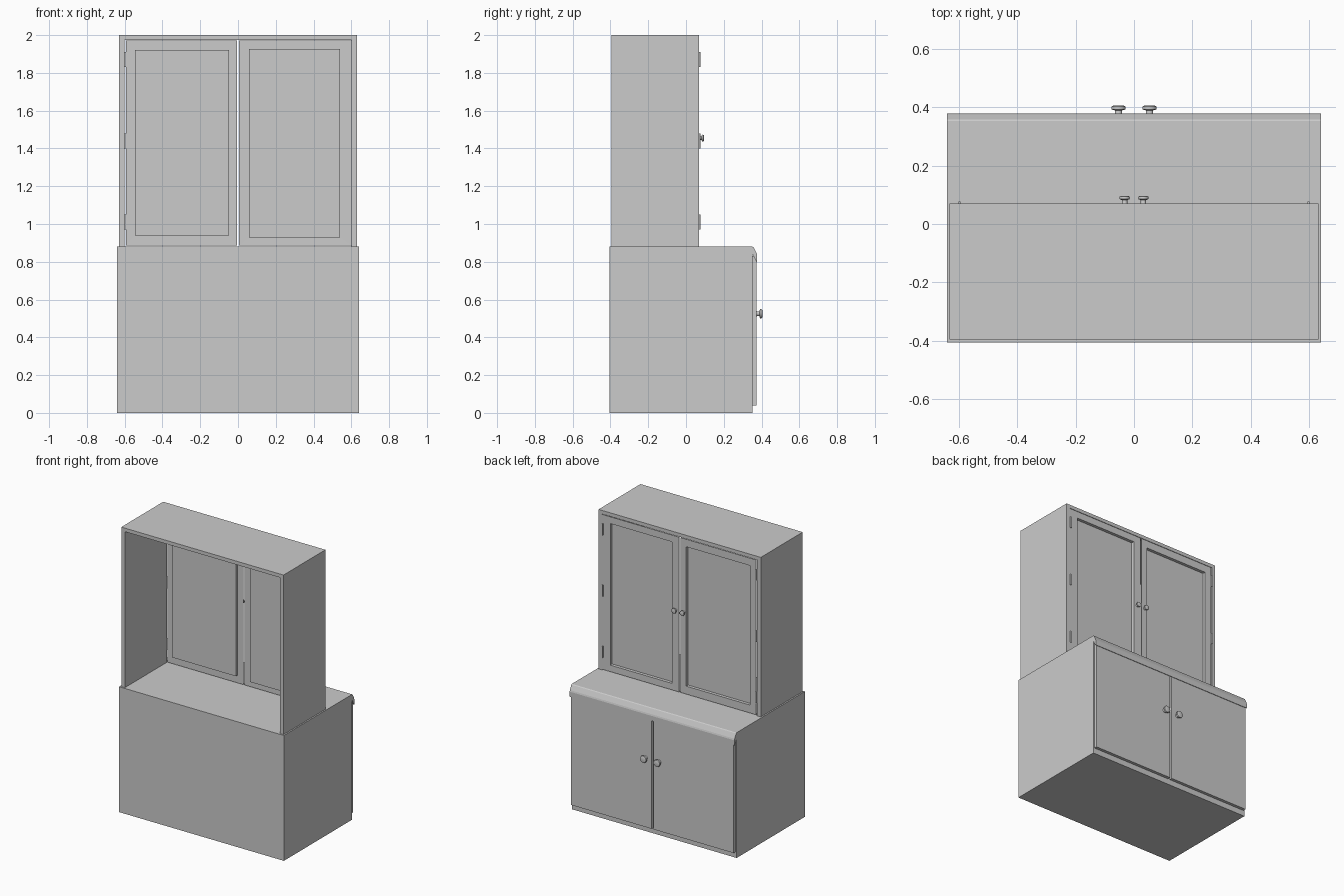
import bpy, bmesh
from math import radians

if "Cube" in bpy.data.objects:
    bpy.data.objects.remove(bpy.data.objects["Cube"])


def mesh_object(name, verts, faces):
    me = bpy.data.meshes.new(name)
    me.from_pydata(verts, [], faces)
    bm = bmesh.new()
    bm.from_mesh(me)
    bmesh.ops.recalc_face_normals(bm, faces=bm.faces)
    bm.to_mesh(me)
    bm.free()
    ob = bpy.data.objects.new(name, me)
    bpy.context.collection.objects.link(ob)
    return ob


def box(name, x, y, z):
    verts = [(a, b, c) for a in x for b in y for c in z]
    faces = [(0, 1, 3, 2), (4, 6, 7, 5), (0, 4, 5, 1), (2, 3, 7, 6), (0, 2, 6, 4), (1, 5, 7, 3)]
    return mesh_object(name, verts, faces)


def extrude_x(name, profile, x0, x1):
    n = len(profile)
    verts = [(x, y, z) for x in (x0, x1) for y, z in profile]
    faces = [tuple(range(n)), tuple(range(n, 2 * n))]
    faces += [(i, (i + 1) % n, n + (i + 1) % n, n + i) for i in range(n)]
    return mesh_object(name, verts, faces)


def panel_door(name, outer, inner, y, depth):
    # thin sheet whose centre panel is pressed inwards
    def ring(r, yy):
        x0, x1, z0, z1 = r
        return [(x0, yy, z0), (x1, yy, z0), (x1, yy, z1), (x0, yy, z1)]
    verts = ring(outer, y) + ring(inner, y) + ring(inner, y - depth)
    faces = [(8, 9, 10, 11)]
    for k in (0, 4):
        faces += [(k + i, k + (i + 1) % 4, k + 4 + (i + 1) % 4, k + 4 + i) for i in range(4)]
    ob = mesh_object(name, verts, faces)
    mod = ob.modifiers.new("thickness", 'SOLIDIFY')
    mod.thickness = 0.004
    mod.offset = 0
    return ob


def knob(name, x, y, z, r, length, n=20):
    # lathe a (radius, distance) profile around the y axis
    from math import cos, sin, pi
    prof = [(0.6, 0), (0.5, 0.15), (0.5, 0.5), (0.95, 0.6), (1, 0.75), (0.92, 0.92), (0.65, 1)]
    verts = [(x + r * a * cos(2 * pi * i / n), y + length * d, z + r * a * sin(2 * pi * i / n))
             for a, d in prof for i in range(n)]
    faces = [(k * n + i, k * n + (i + 1) % n, (k + 1) * n + (i + 1) % n, (k + 1) * n + i)
             for k in range(len(prof) - 1) for i in range(n)]
    faces += [tuple(range(n)), tuple(range((len(prof) - 1) * n, len(prof) * n))]
    ob = mesh_object(name, verts, faces)
    bpy.context.view_layer.objects.active = ob
    bpy.ops.object.select_all(action='DESELECT')
    ob.select_set(True)
    bpy.ops.object.shade_smooth_by_angle(angle=radians(40))


# Base cabinet and the counter's sloped front lip
box("base_cabinet", (-0.64, 0.64), (-0.405, 0.352), (0, 0.88))
extrude_x("counter_lip", [(0.352, 0.88), (0.358, 0.876), (0.374, 0.845), (0.377, 0.835),
                          (0.377, 0.80), (0.372, 0.80), (0.352, 0.84)], -0.64, 0.64)

# Hutch carcass, open on the -y side
Y = (-0.395, 0.07)
box("hutch_top", (-0.63, 0.63), Y, (1.975, 2.0))
for s, side in ((-1, "left"), (1, "right")):
    box(f"hutch_side_{side}", sorted((s * 0.63, s * 0.602)), Y, (0.88, 1.975))

# Hutch doors with recessed panels
panel_door("hutch_door_left", (-0.594, -0.005, 0.885, 1.972), (-0.545, -0.05, 0.94, 1.92), 0.068, 0.02)
panel_door("hutch_door_right", (0.005, 0.602, 0.885, 1.972), (0.06, 0.54, 0.93, 1.925), 0.068, 0.02)

# Base doors, knobs and hinges
for s, side in ((-1, "left"), (1, "right")):
    box(f"base_door_{side}", sorted((s * 0.007, s * 0.632)), (0.352, 0.373), (0.04, 0.83))
    knob(f"base_knob_{side}", s * 0.053, 0.372, 0.525, 0.025, 0.033)
    knob(f"hutch_knob_{side}", s * 0.032, 0.068, 1.455, 0.018, 0.028)
    for i, z in enumerate((1.01, 1.44, 1.87)):
        bpy.ops.mesh.primitive_cylinder_add(vertices=12, radius=0.005, depth=0.08,
                                            location=(s * 0.597, 0.073, z))
        bpy.context.object.name = f"hinge_{side}_{i}"
        bpy.ops.object.shade_smooth_by_angle(angle=radians(40))
